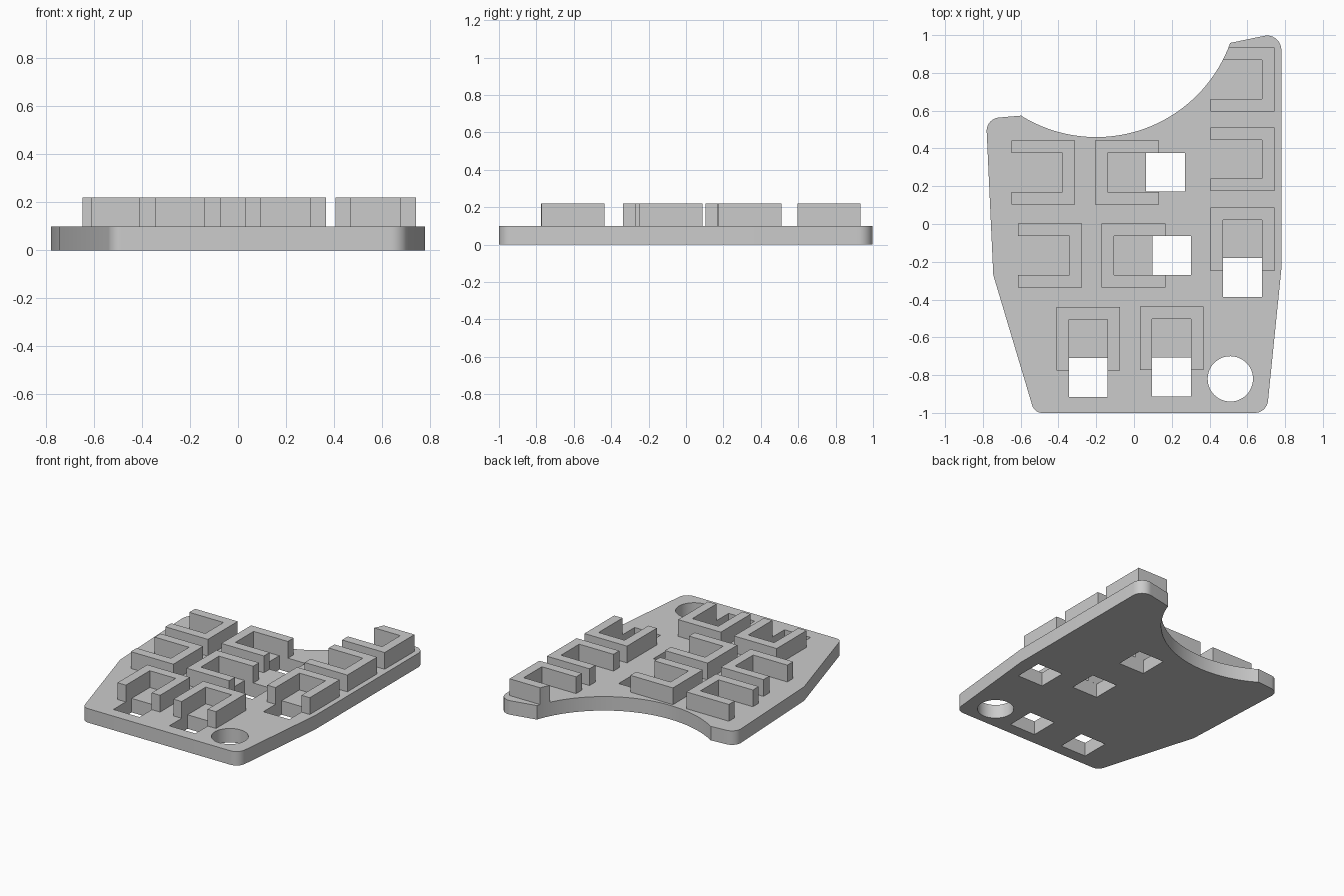
import bpy
import bmesh
import math
from mathutils import Vector

if "Cube" in bpy.data.objects:
    bpy.data.objects.remove(bpy.data.objects["Cube"], do_unlink=True)

PLATE_TOP = 0.10
WALL_TOP = 0.22
SIZE = 0.337      # outer side of a bracket
WALL = 0.066      # wall thickness
HOLE = 0.206      # side of a square window

grey = bpy.data.materials.new("plain grey")
grey.use_nodes = True
grey.diffuse_color = (0.6, 0.6, 0.6, 1)
grey.node_tree.nodes["Principled BSDF"].inputs["Base Color"].default_value = (0.6, 0.6, 0.6, 1)


def prism(name, outline, z0, z1):
    """Extrude a closed 2D outline between two heights."""
    bm = bmesh.new()
    face = bm.faces.new([bm.verts.new((x, y, z0)) for x, y in outline])
    top = bmesh.ops.extrude_face_region(bm, geom=[face])["geom"]
    bmesh.ops.translate(bm, vec=(0, 0, z1 - z0),
                        verts=[v for v in top if isinstance(v, bmesh.types.BMVert)])
    bmesh.ops.recalc_face_normals(bm, faces=bm.faces)
    mesh = bpy.data.meshes.new(name)
    bm.to_mesh(mesh)
    bm.free()
    mesh.materials.append(grey)
    obj = bpy.data.objects.new(name, mesh)
    bpy.context.collection.objects.link(obj)
    return obj


def circle(cx, cy, r, n):
    return [(cx + r * math.cos(2 * math.pi * i / n), cy + r * math.sin(2 * math.pi * i / n))
            for i in range(n)]


def rounded(corners, steps=8):
    """Outline whose corners (x, y, radius) are replaced by tangent arcs."""
    points = []
    for i, (x, y, r) in enumerate(corners):
        p = Vector((x, y))
        if r == 0:
            points.append(p)
            continue
        a = (Vector(corners[i - 1][:2]) - p).normalized()
        b = (Vector(corners[(i + 1) % len(corners)][:2]) - p).normalized()
        half = a.angle(b) / 2
        centre = p + (a + b).normalized() * (r / math.sin(half))
        start = p + a * (r / math.tan(half)) - centre
        end = p + b * (r / math.tan(half)) - centre
        for k in range(steps + 1):
            t = k / steps
            points.append(centre + (start * (1 - t) + end * t).normalized() * r)
    return points


def cut(obj, cutter):
    mod = obj.modifiers.new("cut", "BOOLEAN")
    mod.operation = "DIFFERENCE"
    mod.solver = "EXACT"
    mod.object = cutter
    cutter.hide_render = True
    cutter.hide_viewport = True
    cutter.display_type = "WIRE"


# Base plate with rounded corners
plate = prism("base_plate", rounded([
    (-0.783, 0.558, 0.07), (-0.4, 0.59, 0), (0.3, 0.915, 0), (0.78, 1.015, 0.075),
    (0.78, -0.24, 0), (0.703, -1, 0.07), (-0.527, -1, 0.055), (-0.745, -0.27, 0),
]), 0, PLATE_TOP)

# Large curved recess at the back and round hole at the front
recess = prism("recess_cutter", circle(-0.2, 1.214, 0.754, 128), -0.1, 0.4)
cut(plate, recess)
cut(plate, prism("round_hole_cutter", circle(0.51, -0.82, 0.12, 48), -0.1, 0.4))

# Square windows
windows = [(0.166, 0.274), (0.2, -0.167), (0.574, -0.283), (-0.242, -0.812), (0.199, -0.81)]
for i, (x, y) in enumerate(windows):
    h = HOLE / 2
    cut(plate, prism(f"window_cutter_{i + 1}",
                     [(x - h, y - h), (x + h, y - h), (x + h, y + h), (x - h, y + h)], -0.1, 0.4))

# U-shaped brackets: centre x, centre y, side that is open
brackets = [
    (-0.48, 0.273, "left"), (-0.037, 0.273, "right"),
    (-0.445, -0.167, "left"), (-0.003, -0.167, "right"),
    (-0.242, -0.607, "front"), (0.199, -0.605, "front"),
    (0.574, -0.081, "front"), (0.574, 0.343, "left"), (0.574, 0.765, "left"),
]
turn = {"right": 0, "left": math.pi, "front": -math.pi / 2}
o, n = SIZE / 2, SIZE / 2 - WALL
u_shape = [(-o, -o), (o, -o), (o, -n), (-n, -n), (-n, n), (o, n), (o, o), (-o, o)]
walls = []
for i, (x, y, side) in enumerate(brackets):
    c, s = math.cos(turn[side]), math.sin(turn[side])
    walls.append(prism(f"bracket_{i + 1}",
                       [(x + u * c - v * s, y + u * s + v * c) for u, v in u_shape],
                       PLATE_TOP, WALL_TOP))

# The rear bracket follows the recess edge
cut(walls[-1], recess)

# Smooth the round walls, keeping hard edges
bpy.context.view_layer.update()
depsgraph = bpy.context.evaluated_depsgraph_get()
finished = {obj: bpy.data.meshes.new_from_object(obj.evaluated_get(depsgraph))
            for obj in (plate, walls[-1])}
for obj, mesh in finished.items():
    obj.modifiers.clear()
    obj.data = mesh
for obj in [ob for ob in bpy.data.objects if "_cutter" in ob.name]:
    bpy.data.objects.remove(obj, do_unlink=True)
bpy.ops.object.select_all(action="DESELECT")
for obj in [plate] + walls:
    obj.select_set(True)
bpy.context.view_layer.objects.active = plate
bpy.ops.object.shade_smooth_by_angle(angle=math.radians(30))
